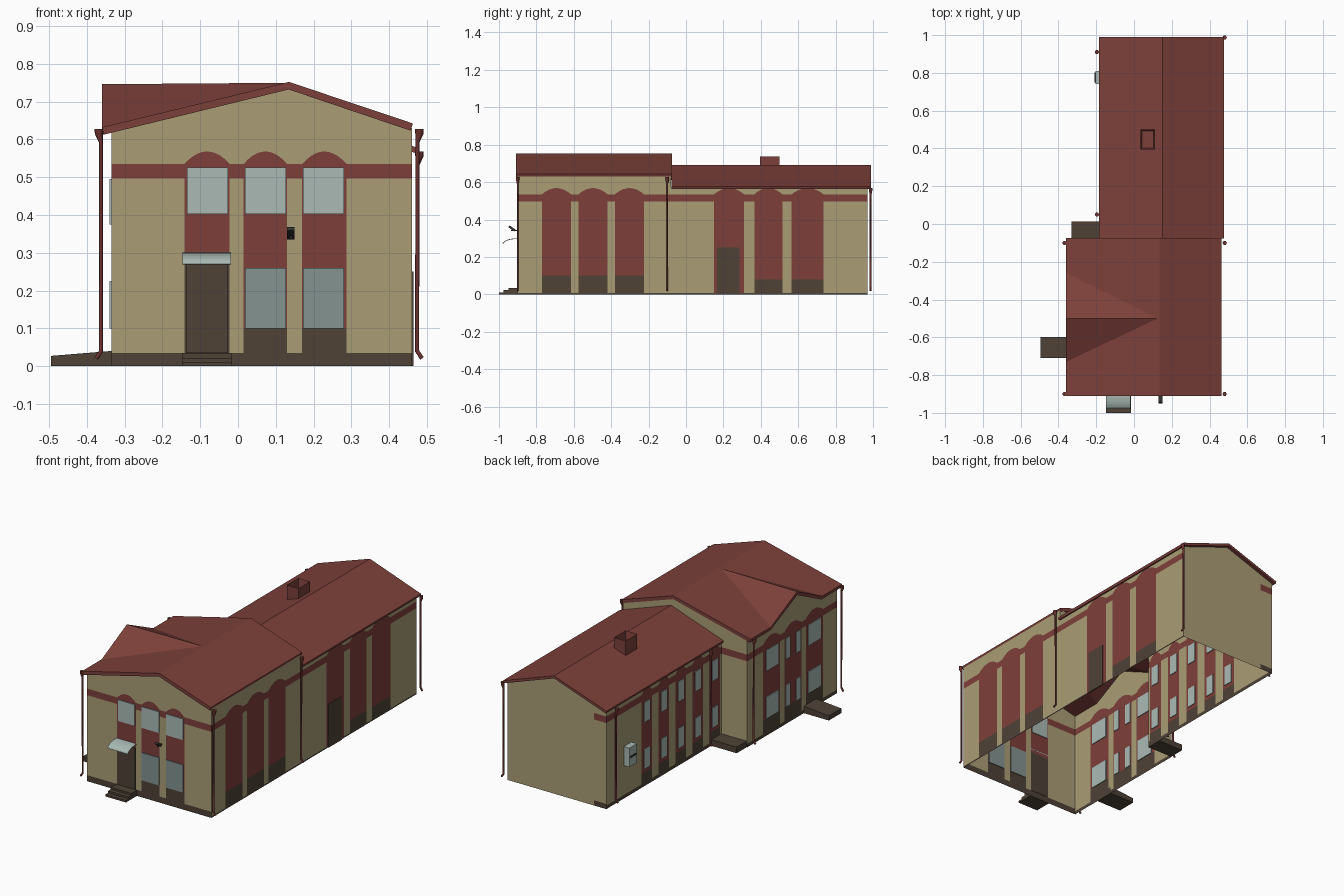
import bpy, bmesh, math
from mathutils import Vector, Matrix

if "Cube" in bpy.data.objects:
    bpy.data.objects.remove(bpy.data.objects["Cube"])


def material(name, rgb):
    m = bpy.data.materials.new(name)
    lin = [((c / 255 + 0.055) / 1.055) ** 2.4 for c in rgb]
    m.diffuse_color = (*lin, 1)
    m.use_nodes = True
    m.node_tree.nodes["Principled BSDF"].inputs["Base Color"].default_value = m.diffuse_color
    return m


BEIGE, RED, DARK, GLASS, TINT, ROOF, PIPE, BLACK = range(8)
MATS = [material("beige_plaster", (170, 158, 118)), material("red_paint", (126, 63, 58)),
        material("dark_stone", (78, 66, 54)), material("pale_glass", (170, 186, 181)),
        material("tinted_glass", (131, 147, 145)), material("roof_red", (125, 64, 58)),
        material("pipe_red", (108, 50, 47)), material("black_metal", (50, 48, 46))]


def finish(name, bm, mats):
    me = bpy.data.meshes.new(name)
    bm.to_mesh(me)
    bm.free()
    for m in mats:
        me.materials.append(MATS[m])
    ob = bpy.data.objects.new(name, me)
    bpy.context.collection.objects.link(ob)
    return ob


def box(name, x0, x1, y0, y1, z0, z1, mat):
    bm = bmesh.new()
    size = Matrix.Diagonal((x1 - x0, y1 - y0, z1 - z0, 1))
    mid = Matrix.Translation(((x0 + x1) / 2, (y0 + y1) / 2, (z0 + z1) / 2))
    bmesh.ops.create_cube(bm, size=1, matrix=mid @ size)
    return finish(name, bm, [mat])


# Walls: vertical strips, coloured by height into plinth, arched panel, band and gable
def wall(name, at, out, u0, u1, top, panels=(), breaks=(), base=0.02, bottom=0, band=True):
    us = {u0, u1, *breaks}
    for a, b, foot in panels:
        us |= {a + (b - a) * i / 10 for i in range(11)}
    us = sorted(us)
    bm = bmesh.new()
    for a, b in zip(us, us[1:]):
        m = (a + b) / 2
        panel = next((p for p in panels if p[0] < m < p[1]), None)
        if panel:
            lo, hi, foot = panel
            arch = lambda u: 0.535 + 0.033 * (1 - (2 * (u - lo) / (hi - lo) - 1) ** 2)
            layers = [(foot, DARK), (arch, RED), (top, BEIGE)]
        elif band:
            layers = [(base, DARK), (0.497, BEIGE), (0.535, RED), (top, BEIGE)]
        else:
            layers = [(top, BEIGE)]
        za = zb = bottom
        for h, mat in layers:
            na, nb = (h(a), h(b)) if callable(h) else (h, h)
            if na <= za and nb <= zb:
                continue
            pts = [at(a, za), at(b, zb), at(b, nb), at(a, na)]
            f = bm.faces.new([bm.verts.new(p) for p in pts])
            f.material_index = mat
            f.normal_update()
            if f.normal.dot(Vector(out)) < 0:
                f.normal_flip()
            za, zb = na, nb
    bmesh.ops.remove_doubles(bm, verts=bm.verts, dist=1e-5)
    return finish(name, bm, range(8))


def slope(pts):
    def z(u):
        for (a, za), (b, zb) in zip(pts, pts[1:]):
            if u <= b:
                return za + (zb - za) * (u - a) / (b - a)
        return pts[-1][1]
    return z


hall_x = slope([(-.36, .618), (.135, .74), (.461, .63)])
rear_x = slope([(-.185, .566), (.15, .681), (.475, .566)])
left_y = slope([(-.91, .622), (-.73, .622), (-.5, .735), (-.26, .622), (0, .622)])
side_bays = [(-.77, -.615, .10), (-.575, -.42, .10), (-.38, -.225, .10)]
rear_windows = [-.02, .135, .29, .445, .60]

wall("front_wall", lambda u, z: (u, -.9, z), (0, -1, 0), -.335, .46, hall_x,
     [(-.142, -.022, .275), (.015, .13, .10), (.17, .287, .10)], [.135], base=.035)
wall("front_block_right_wall", lambda u, z: (.46, u, z), (1, 0, 0), -.9, -.08,
     lambda u: .63, side_bays, base=.008)
wall("rear_block_right_wall", lambda u, z: (.46, u, z), (1, 0, 0), -.08, .97, lambda u: .571,
     [(.15, .31, .008), (.365, .515, .08), (.565, .735, .08)], base=.008)
wall("front_block_left_wall", lambda u, z: (-.335, u, z), (-1, 0, 0), -.9, -.08, left_y,
     side_bays, [-.73, -.5, -.26])
wall("rear_block_left_wall", lambda u, z: (-.17, u, z), (-1, 0, 0), -.08, .97, lambda u: .57,
     [(y - .047, y + .047, .08) for y in rear_windows])
wall("rear_end_wall", lambda u, z: (u, .97, z), (0, 1, 0), -.09, .46, rear_x,
     (), [.15], band=False)
wall("rear_end_corner", lambda u, z: (u, .97, z), (0, 1, 0), -.17, -.09, rear_x, base=.03)
wall("front_block_back_wall", lambda u, z: (u, -.08, z), (0, 1, 0), -.335, -.17, hall_x)
wall("front_block_back_gable", lambda u, z: (u, -.08, z), (0, 1, 0), -.17, .46, hall_x,
     (), [.135], bottom=.555, band=False)


# Roofs: thin sheets with thickness below
def sheet(name, verts, faces, thick):
    bm = bmesh.new()
    vs = [bm.verts.new(v) for v in verts]
    for f in faces:
        face = bm.faces.new([vs[i] for i in f])
        face.normal_update()
        if face.normal.z < 0:
            face.normal_flip()
    ob = finish(name, bm, [ROOF])
    mod = ob.modifiers.new("thickness", 'SOLIDIFY')
    mod.thickness = thick
    mod.offset = -1
    return ob


sheet("front_roof",
      [(-.36, -.91, .632), (.135, -.91, .752), (.135, -.075, .752), (-.36, -.075, .632),
       (-.36, -.26, .632), (.125, -.5, .7496), (-.36, -.73, .632),
       (.463, -.91, .642), (.463, -.075, .642), (-.36, -.5, .746)],
      [(0, 1, 2, 3, 4, 5, 6), (1, 7, 8, 2), (6, 5, 9), (9, 5, 4)], .02)
sheet("rear_roof",
      [(x, y, z) for y in (-.078, .99) for x, z in ((-.185, .577), (.15, .692), (.477, .577))],
      [(0, 1, 4, 3), (1, 2, 5, 4)], .015)

# Chimney with a sunken top
chimney = box("chimney", .035, .11, .395, .50, .63, .737, ROOF)
bm = bmesh.new()
bm.from_mesh(chimney.data)
bm.faces.ensure_lookup_table()
cap = max(bm.faces, key=lambda f: f.calc_center_median().z)
bmesh.ops.inset_region(bm, faces=[cap], thickness=.01)
bmesh.ops.translate(bm, verts=cap.verts, vec=(0, 0, -.05))
bm.to_mesh(chimney.data)
bm.free()

# Windows: thin plates straddling the walls so they show on both sides
T = .0045
for i, (a, b) in enumerate([(-.135, -.027), (.018, .127), (.172, .281)]):
    box(f"front_upper_window_{i}", a, b, -.9 - T, -.9 + T, .403, .525, GLASS)
    if i:
        box(f"front_lower_window_{i}", a, b, -.9 - T, -.9 + T, .10, .26, TINT)
for i, (a, b) in enumerate([(-.75, -.635), (-.565, -.525), (-.47, -.43), (-.365, -.25)]):
    for floor, z0, z1 in (("lower", .10, .225), ("upper", .375, .495)):
        box(f"left_{floor}_window_{i}", -.335 - T, -.335 + T, a, b, z0, z1, GLASS)
for i, y in enumerate(rear_windows):
    for floor, z0, z1 in (("lower", .10, .215), ("upper", .37, .485)):
        box(f"rear_{floor}_window_{i}", -.17 - T, -.17 + T, y - .027, y + .027, z0, z1, GLASS)

# Doors and wall-mounted cooling unit
box("front_door", -.138, -.026, -.904, -.898, .035, .275, DARK)
box("side_door", .458, .464, .165, .285, 0, .25, DARK)
box("cooling_unit", -.205, -.17, .74, .81, .19, .30, GLASS)
box("cooling_grille", -.208, -.204, .748, .802, .24, .25, BLACK)

# Entrance steps and side platforms
for i in range(3):
    box(f"front_step_{i}", -.148, -.016, -1 + .025 * i, -.9, .011 * i, .011 * (i + 1), DARK)
box("rear_platform", -.332, -.17, -.08, .012, 0, .035, DARK)
ramp = box("side_platform", -.495, -.335, -.71, -.597, 0, .04, DARK)
for v in ramp.data.vertices:
    if v.co.x < -.4 and v.co.z > .02:
        v.co.z = .027

# Curved door canopy
bm = bmesh.new()
rows = []
for i in range(7):
    t = i / 6 * math.pi / 2
    p = (-.9 - .08 * math.sin(t), .27 + .03 * math.cos(t))
    rows.append([bm.verts.new((x, *p)) for x in (-.147, -.018)])
for a, b in zip(rows, rows[1:]):
    bm.faces.new((a[0], b[0], b[1], a[1]))
canopy = finish("door_canopy", bm, [GLASS])
canopy.modifiers.new("thickness", 'SOLIDIFY').thickness = .004

# Floodlight on the front wall
box("lamp_arm", .136, .144, -.935, -.9, .338, .344, BLACK)
lamp = box("lamp_head", -.01, .01, -.02, .02, -.006, .006, BLACK)
lamp.location = (.14, -.93, .352)
lamp.rotation_euler.x = math.radians(-35)


# Drainpipes: funnel on top, kicked outlet at the bottom
def drainpipe(name, x, y, top):
    s = 1 if x > 0 else -1
    cu = bpy.data.curves.new(name + "_path", 'CURVE')
    cu.dimensions = '3D'
    cu.bevel_depth = .0055
    cu.bevel_resolution = 1
    cu.use_fill_caps = True
    path = [(.006, top, 2.1), (.006, top - .012, 2), (.001, top - .035, 1),
            (0, .04, 1), (.013, .02, 1)]
    sp = cu.splines.new('POLY')
    sp.points.add(len(path) - 1)
    for p, (dx, z, r) in zip(sp.points, path):
        p.co = (x + s * dx, y, z, 1)
        p.radius = r
    tmp = bpy.data.objects.new(name + "_path", cu)
    bpy.context.collection.objects.link(tmp)
    me = bpy.data.meshes.new_from_object(tmp.evaluated_get(bpy.context.evaluated_depsgraph_get()))
    bpy.data.objects.remove(tmp)
    me.materials.clear()
    me.materials.append(MATS[PIPE])
    bpy.context.collection.objects.link(bpy.data.objects.new(name, me))


for i, spot in enumerate([(-.362, -.9, .628), (.474, -.9, .628), (-.362, -.1, .628),
                          (.474, -.1, .628), (.474, .987, .568), (-.19, .91, .568),
                          (-.19, .05, .568)]):
    drainpipe(f"drainpipe_{i}", *spot)
